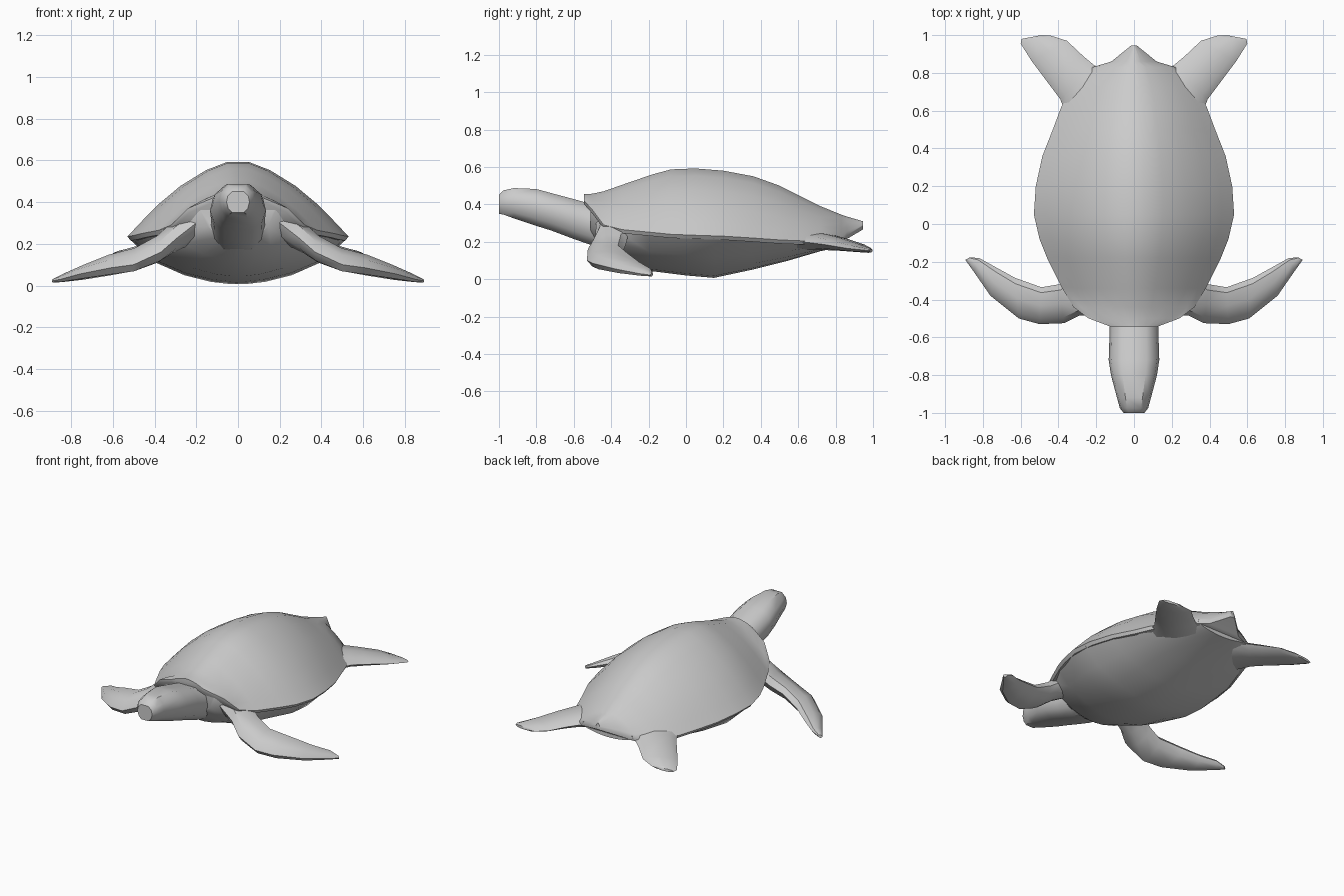
import bpy, bmesh, math
from mathutils import Vector

if "Cube" in bpy.data.objects:
    bpy.data.objects.remove(bpy.data.objects["Cube"])


def loft(name, rings):
    """Skin a list of closed rings and cap both ends."""
    bm = bmesh.new()
    loops = [[bm.verts.new(p) for p in ring] for ring in rings]
    n = len(loops[0])
    for a, b in zip(loops, loops[1:]):
        for i in range(n):
            bm.faces.new((a[i], a[(i + 1) % n], b[(i + 1) % n], b[i]))
    bm.faces.new(loops[0])
    bm.faces.new(loops[-1])
    bmesh.ops.recalc_face_normals(bm, faces=bm.faces)
    mesh = bpy.data.meshes.new(name)
    bm.to_mesh(mesh)
    bm.free()
    ob = bpy.data.objects.new(name, mesh)
    bpy.context.collection.objects.link(ob)
    bpy.ops.object.select_all(action='DESELECT')
    ob.select_set(True)
    bpy.context.view_layer.objects.active = ob
    bpy.ops.object.shade_smooth_by_angle(angle=math.radians(42))
    return ob


def section(y, w, z0, z1, lip, curve):
    """Symmetric cross-section: curve from rim z0 to crown z1, closed by a lip."""
    half = [(w * u, z0 + (z1 - z0) * v) for u, v in curve]
    pts = half + [(-x, z) for x, z in reversed(half)]
    pts += [(-w * 0.97, z0 + lip), (w * 0.97, z0 + lip)]
    return [(x, y, z) for x, z in pts]


def flipper(name, stations, side):
    """Flat paddle: stations give leading edge, trailing edge and thickness."""
    rings = []
    for lead, trail, t in stations:
        a, b = Vector(lead), Vector(trail)
        ring = []
        for k in range(8):
            ang = math.tau * k / 8
            p = (a + b) / 2 + (a - b) / 2 * math.cos(ang)
            p.z += t / 2 * math.sin(ang)
            ring.append((p.x * side, p.y, p.z))
        rings.append(ring)
    return loft(name, rings)


# Domed upper shell: y, half width, rim z, crown z
DOME = [(1, 0), (.88, .19), (.73, .42), (.52, .68), (.29, .89), (.1, 1)]
shell = [(-.545, .12, .42, .455), (-.50, .24, .37, .457), (-.44, .32, .29, .47),
         (-.34, .38, .265, .505), (-.18, .46, .25, .56), (-.08, .50, .24, .587),
         (.05, .53, .235, .592), (.2, .52, .23, .58), (.36, .485, .22, .55),
         (.5, .43, .21, .50), (.62, .385, .205, .44), (.72, .32, .205, .39),
         (.83, .22, .215, .345), (.86, .12, .235, .335), (.945, .015, .285, .31)]
loft("upper_shell", [section(y, w, a, b, -.02, DOME) for y, w, a, b in shell])

# Belly: y, half width, rim z, bottom z
BELLY = [(1, 0), (.8, .48), (.5, .8), (.25, .95), (.07, 1)]
belly = [(-.51, .18, .36, .20), (-.40, .33, .275, .12), (-.2, .44, .245, .045),
         (0, .51, .225, .02), (.15, .515, .22, .007), (.35, .475, .21, .05),
         (.55, .40, .2, .10), (.72, .31, .2, .15), (.84, .19, .21, .175)]
loft("belly", [section(y, w, a, b, .02, BELLY) for y, w, a, b in belly])

# Head and neck: y, half width, bottom z, top z
HEAD = [(.5, 0), (.85, .2), (1, .5), (.9, .78), (.5, 1)]
head = [(-1, .055, .35, .45), (-.975, .075, .345, .475), (-.92, .09, .325, .487),
        (-.8, .122, .285, .482), (-.72, .134, .26, .46), (-.6, .13, .215, .428),
        (-.5, .13, .18, .40), (-.4, .14, .16, .38)]
loft("head", [[(s * w * u, y, a + (b - a) * v)
               for s, c in ((1, HEAD), (-1, HEAD[::-1])) for u, v in c]
              for y, w, a, b in head])

# Front and rear flippers, one set per side
FRONT = [((.20, -.48, .30), (.22, -.26, .27), .16),
         ((.29, -.485, .23), (.34, -.31, .23), .15),
         ((.37, -.525, .16), (.40, -.32, .19), .13),
         ((.50, -.53, .10), (.49, -.335, .15), .11),
         ((.61, -.50, .085), (.63, -.285, .11), .10),
         ((.76, -.38, .055), (.73, -.23, .07), .07),
         ((.85, -.25, .03), (.82, -.18, .045), .04),
         ((.893, -.19, .022), (.87, -.177, .025), .02)]
REAR = [((.35, .55, .20), (.10, .80, .21), .10),
        ((.39, .66, .195), (.21, .84, .20), .085),
        ((.45, .74, .185), (.27, .89, .19), .07),
        ((.54, .86, .165), (.355, .97, .17), .045),
        ((.60, .955, .155), (.44, .997, .155), .028),
        ((.595, .98, .152), (.50, .998, .152), .018)]
for label, side in (("left", 1), ("right", -1)):
    flipper("front_flipper_" + label, FRONT, side)
    flipper("rear_flipper_" + label, REAR, side)
